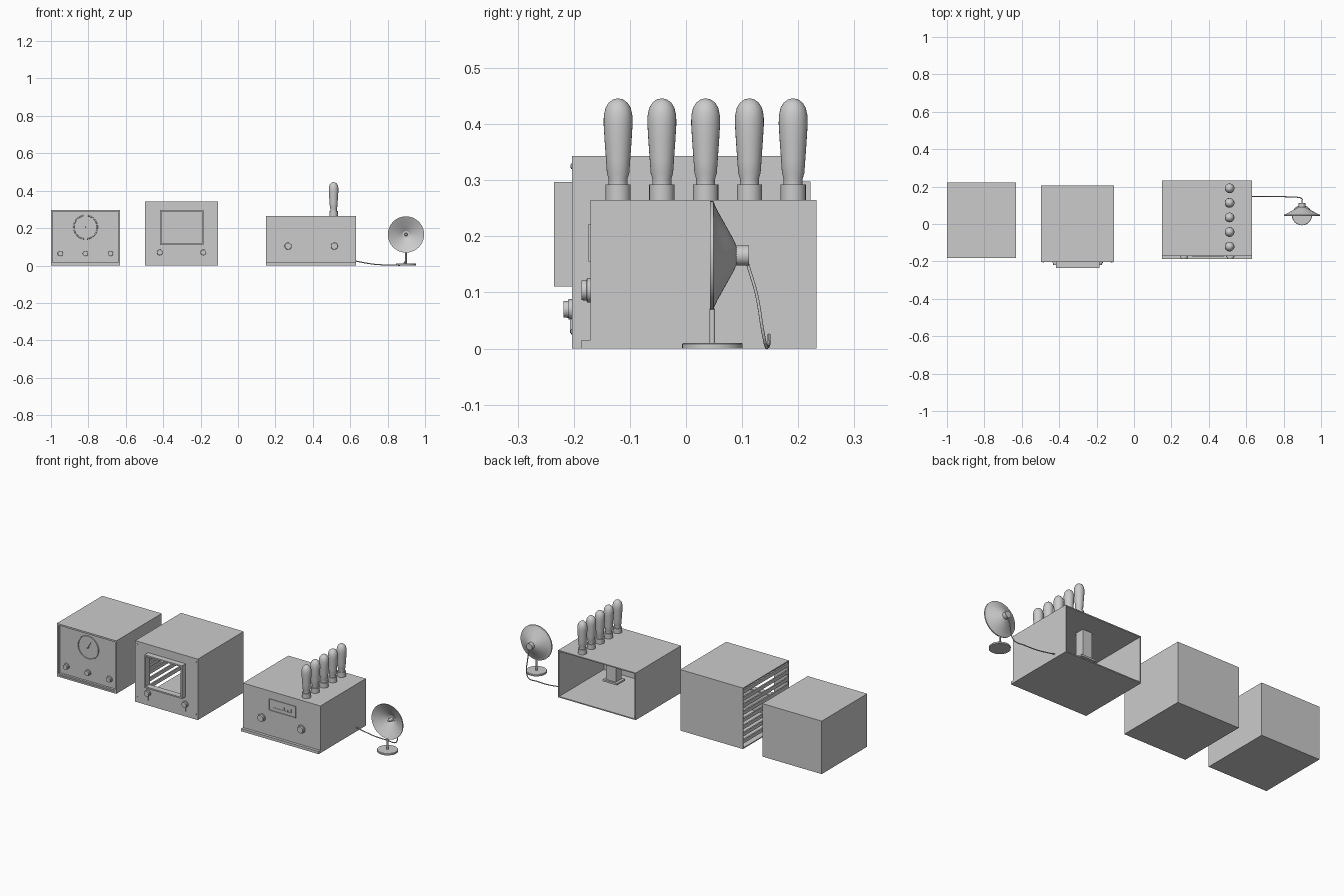
import bpy, bmesh, math
from mathutils import Vector, Matrix

if "Cube" in bpy.data.objects:
    bpy.data.objects.remove(bpy.data.objects["Cube"])


def finish(name, bm, smooth=False):
    bmesh.ops.recalc_face_normals(bm, faces=bm.faces)
    me = bpy.data.meshes.new(name)
    bm.to_mesh(me)
    bm.free()
    ob = bpy.data.objects.new(name, me)
    bpy.context.collection.objects.link(ob)
    if smooth:
        bpy.ops.object.select_all(action='DESELECT')
        ob.select_set(True)
        bpy.context.view_layer.objects.active = ob
        bpy.ops.object.shade_smooth_by_angle(angle=math.radians(35))
    return ob


def add_box(bm, x0, x1, y0, y1, z0, z1):
    m = Matrix.Translation(((x0 + x1) / 2, (y0 + y1) / 2, (z0 + z1) / 2))
    m = m @ Matrix.Diagonal((x1 - x0, y1 - y0, z1 - z0, 1))
    bmesh.ops.create_cube(bm, size=1, matrix=m)


def boxes(name, *specs):
    bm = bmesh.new()
    for s in specs:
        add_box(bm, *s)
    return finish(name, bm)


def lathe(name, profile, origin, axis=(0, 0, 1), n=32):
    """Spin (radius, height) points about an axis through origin."""
    bm = bmesh.new()
    vs = [bm.verts.new((r, 0, h)) for r, h in profile]
    es = [bm.edges.new(p) for p in zip(vs, vs[1:])]
    bmesh.ops.spin(bm, geom=vs + es, cent=(0, 0, 0), axis=(0, 0, 1),
                   angle=2 * math.pi, steps=n)
    bmesh.ops.remove_doubles(bm, verts=bm.verts, dist=1e-5)
    rot = Vector((0, 0, 1)).rotation_difference(Vector(axis)).to_matrix().to_4x4()
    bm.transform(Matrix.Translation(origin) @ rot)
    return finish(name, bm, True)


def knob(name, x, y, z, r, depth):
    lathe(name, [(0, 0), (r, 0), (r, depth * .4), (r * .85, depth * .45),
                 (r * .8, depth), (0, depth)], (x, y, z), (0, -1, 0), 24)


def frame(name, x0, x1, z0, z1, y0, y1, t):
    return boxes(name, (x0, x1, y0, y1, z0, z0 + t), (x0, x1, y0, y1, z1 - t, z1),
                 (x0, x0 + t, y0, y1, z0 + t, z1 - t), (x1 - t, x1, y0, y1, z0 + t, z1 - t))


# left cabinet: solid case, recessed front panel, dial and three knobs
boxes("dial_case", (-1, -.63, -.166, .222, 0, .298))
frame("dial_case_rim", -1, -.63, 0, .298, -.182, -.166, .009)
boxes("dial_case_sill", (-.991, -.639, -.178, -.166, .009, .017))
lathe("dial_ring", [(0, 0), (.060, 0), (.061, .005), (.065, .005), (.066, 0)],
      (-.815, -.166, .205), (0, -1, 0), 48)
pointer = boxes("dial_pointer", (-.0015, .0015, -.174, -.171, 0, .04))
pointer.location = (-.815, 0, .205)
pointer.rotation_euler = (0, math.radians(30), 0)
lathe("dial_hub", [(0, .009), (.004, .009), (.004, 0)], (-.815, -.166, .205), (0, -1, 0), 16)
for i in range(3):
    knob(f"dial_case_knob_{i}", -.95 + i * .134, -.166, .064, .017, .015)

# middle cabinet: hollow, window in front, slatted left side
X0, X1, F, B, H, T = -.498, -.108, -.203, .205, .343, .006
boxes("window_case", (X0, X1, F, B, 0, T), (X0, X1, F, B, H - T, H),
      (X1 - T, X1, F, B, T, H - T), (X0, X1 - T, B - T, B, T, H - T))
boxes("window_case_front", (X0, -.41, F, F + T, T, H - T), (-.19, X1 - T, F, F + T, T, H - T),
      (-.41, -.19, F, F + T, T, .117), (-.41, -.19, F, F + T, .29, H - T))
frame("window_hood", -.418, -.184, .111, .297, -.235, F, .008)
boxes("side_slats", *[(X0, X0 + .008, F + T, B - T, .03 + i * .04, .05 + i * .04)
                      for i in range(8)])
for i, x in enumerate((-.418, -.185)):
    knob(f"window_case_knob_{i}", x, F, .07, .018, .015)
    boxes(f"knob_lever_{i}", (x - .003, x + .003, F - .004, F, .028, .055))
for x in (-.485, -.121):
    for z in (.03, .325):
        lathe("corner_screw", [(0, .003), (.005, .002), (.005, 0)], (x, F, z), (0, -1, 0), 12)

# right cabinet: open back, front sill, meter and two knobs
X0, X1, F, B, H, T = .15, .632, -.17, .233, .265, .006
boxes("lever_case", (X0, X1, F, B, 0, T), (X0, X1, F, B, H - T, H),
      (X0, X0 + T, F, B, T, H - T), (X1 - T, X1, F, B, T, H - T),
      (X0 + T, X1 - T, F, F + T, T, H - T))
boxes("lever_case_sill", (X0, X1, -.186, F, 0, .015))
frame("meter_frame", .31, .48, .155, .222, F - .004, F, .004)
boxes("meter_scale", (.335, .455, F - .002, F, .176, .178),
      *[(.339 + i * .022, .341 + i * .022, F - .002, F, .178, .188 + .008 * (i % 2))
        for i in range(6)])
for i, x in enumerate((.268, .515)):
    knob(f"lever_case_knob_{i}", x, F, .104, .022, .016)
boxes("inner_bracket", (.36, .42, .06, .11, .11, H - T), (.345, .435, .05, .12, .10, .11))

# row of five rounded handles on sockets
grip = [(0, 0), (.0225, 0), (.0225, .027), (.017, .027), (.017, .038), (.020, .048),
        (.0215, .07), (.024, .105), (.0258, .135), (.0255, .15), (.0225, .164),
        (.017, .173), (.009, .179), (0, .181)]
for i in range(5):
    lathe(f"handle_{i}", grip, (.511, -.121 + i * .078, H), n=28)

# dish on a stand
C = (.898, .046, .166)
lathe("dish", [(.016, .044), (.030, .035), (.055, .020), (.080, .006), (.093, -.001),
               (.097, -.003), (.097, .003), (.093, .004), (.080, .010), (.055, .024),
               (.030, .038), (.017, .044)], C, (0, 1, 0), 40)
lathe("dish_socket", [(0, .040), (.018, .040), (.018, .066), (0, .066)], C, (0, 1, 0), 24)
lathe("dish_emitter", [(.009, .042), (.009, .015), (.006, .009), (0, .007)], C, (0, 1, 0), 16)
lathe("dish_stand", [(0, .005), (.005, .005), (.005, .071), (0, .071)], (.898, .047, 0), n=16)
lathe("dish_base", [(0, 0), (.054, 0), (.054, .008), (.052, .01), (0, .01)], (.898, .047, 0))

# cable from case to dish
cu = bpy.data.curves.new("cable", 'CURVE')
cu.dimensions = '3D'
cu.bevel_depth = .0028
cu.bevel_resolution = 2
cu.resolution_u = 6
pts = [(.63, .148, .024), (.68, .148, .014), (.75, .147, .005), (.83, .145, .004),
       (.88, .142, .006), (.896, .137, .03), (.898, .126, .095), (.898, .110, .15)]
sp = cu.splines.new('BEZIER')
sp.bezier_points.add(len(pts) - 1)
for p, co in zip(sp.bezier_points, pts):
    p.co = co
    p.handle_left_type = p.handle_right_type = 'AUTO'
bpy.context.collection.objects.link(bpy.data.objects.new("cable", cu))
